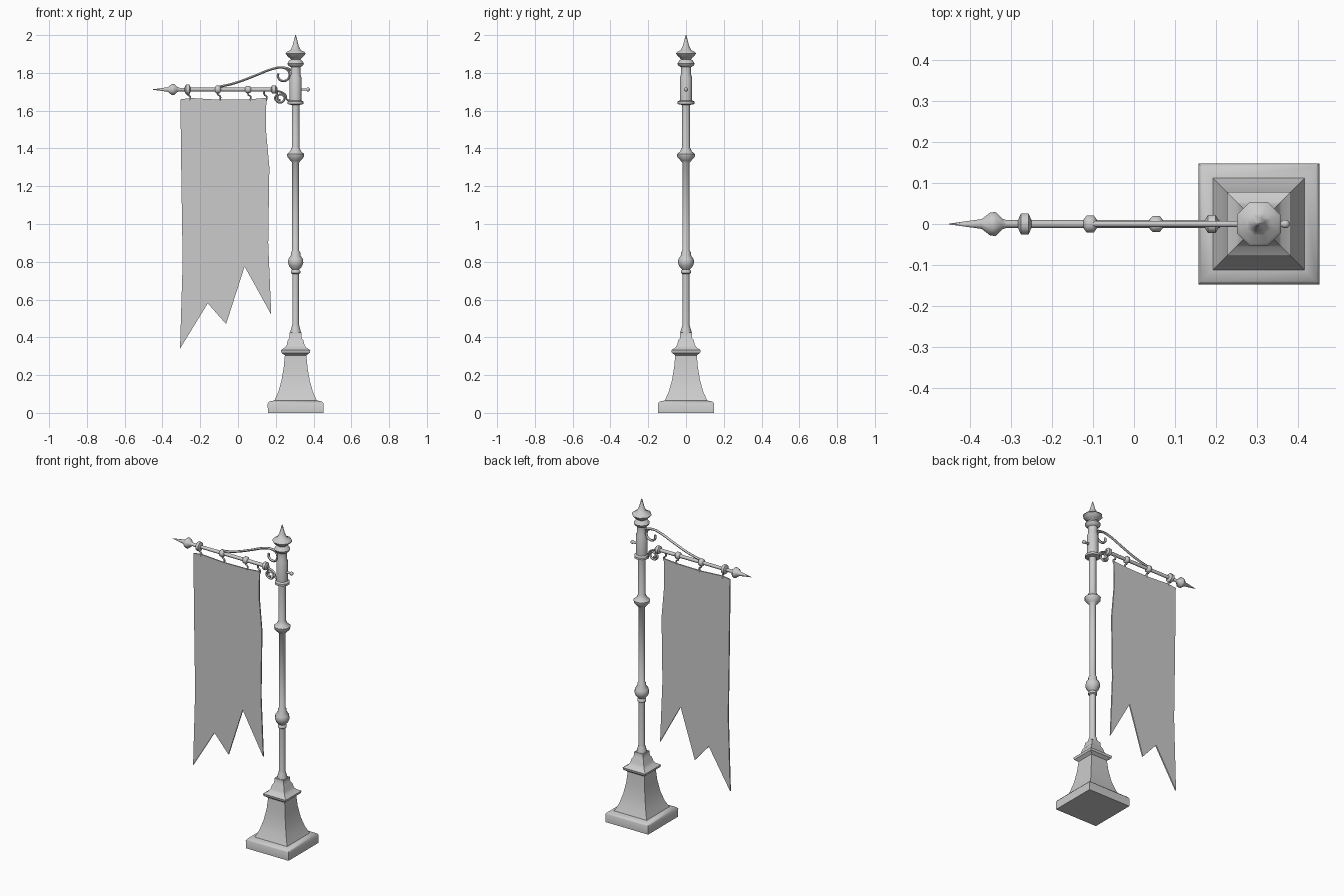
import bpy, bmesh, math
from mathutils import Matrix, Vector

old = bpy.data.objects.get("Cube")
if old:
    bpy.data.objects.remove(old)

grey = bpy.data.materials.new("plain grey")
grey.use_nodes = True
grey.diffuse_color = (0.6, 0.6, 0.6, 1)
grey.node_tree.nodes["Principled BSDF"].inputs["Base Color"].default_value = (0.6, 0.6, 0.6, 1)

POLE_X = 0.305
ROD_Z = 1.712


def finish(obj, angle):
    bpy.ops.object.select_all(action='DESELECT')
    obj.select_set(True)
    bpy.context.view_layer.objects.active = obj
    bpy.ops.object.shade_smooth_by_angle(angle=math.radians(angle))


def add_mesh(name, bm, angle):
    bmesh.ops.recalc_face_normals(bm, faces=bm.faces)
    mesh = bpy.data.meshes.new(name)
    bm.to_mesh(mesh)
    bm.free()
    mesh.materials.append(grey)
    obj = bpy.data.objects.new(name, mesh)
    bpy.context.collection.objects.link(obj)
    finish(obj, angle)
    return obj


def lathe(name, profile, sides, matrix, angle=55, square=False):
    """Stack rings of (radius, height) and cap both ends."""
    bm = bmesh.new()
    scale = math.sqrt(2) if square else 1
    turn = math.pi / sides
    rings = []
    for r, h in profile:
        rings.append([bm.verts.new((r * scale * math.cos(turn + math.tau * i / sides),
                                    r * scale * math.sin(turn + math.tau * i / sides), h))
                      for i in range(sides)])
    for a, b in zip(rings, rings[1:]):
        for i in range(sides):
            j = (i + 1) % sides
            bm.faces.new((a[i], a[j], b[j], b[i]))
    bm.faces.new(rings[0][::-1])
    bm.faces.new(rings[-1])
    bm.transform(matrix)
    return add_mesh(name, bm, angle)


def tube(name, points, radius):
    """Smooth rod through (x, z) points in the plane of the arm."""
    curve = bpy.data.curves.new(name, 'CURVE')
    curve.dimensions = '3D'
    curve.bevel_depth = radius
    curve.bevel_resolution = 1
    curve.resolution_u = 4
    curve.use_fill_caps = True
    spline = curve.splines.new('BEZIER')
    spline.bezier_points.add(len(points) - 1)
    for p, (x, z) in zip(spline.bezier_points, points):
        p.co = (x, 0, z)
        p.handle_left_type = p.handle_right_type = 'AUTO'
    curve.materials.append(grey)
    obj = bpy.data.objects.new(name, curve)
    bpy.context.collection.objects.link(obj)
    bpy.ops.object.select_all(action='DESELECT')
    obj.select_set(True)
    bpy.context.view_layer.objects.active = obj
    bpy.ops.object.convert(target='MESH')
    finish(bpy.context.object, 60)


def spiral(cx, cz, r0, r1, start, sweep, steps=9):
    """Points of a scroll winding from radius r0 in to r1."""
    pts = []
    for i in range(steps):
        t = i / (steps - 1)
        a = math.radians(start + sweep * t)
        r = r0 + (r1 - r0) * t
        pts.append((cx + r * math.cos(a), cz + r * math.sin(a)))
    return pts


at_pole = Matrix.Translation((POLE_X, 0, 0))

# Square pedestal
lathe("pedestal", [(0.147, 0), (0.148, 0.05), (0.14, 0.06), (0.112, 0.066), (0.092, 0.11),
                   (0.075, 0.17), (0.063, 0.24), (0.057, 0.305), (0.075, 0.318), (0.078, 0.332),
                   (0.056, 0.346), (0.047, 0.36), (0.041, 0.385), (0.033, 0.395), (0.031, 0.425)],
      4, at_pole, 40, square=True)

# Round pole with its knobs, collar and sleeve
lathe("pole", [(0.031, 0.42), (0.028, 0.435), (0.022, 0.455), (0.018, 0.47), (0.018, 0.735),
               (0.026, 0.74), (0.026, 0.752), (0.02, 0.758), (0.035, 0.775), (0.043, 0.795),
               (0.04, 0.815), (0.026, 0.835), (0.026, 0.85), (0.019, 0.86), (0.019, 1.325),
               (0.028, 1.335), (0.046, 1.355), (0.048, 1.37), (0.03, 1.385), (0.026, 1.395),
               (0.021, 1.405), (0.021, 1.63), (0.044, 1.635), (0.044, 1.648), (0.033, 1.655),
               (0.033, 1.775), (0.027, 1.79), (0.027, 1.83), (0.04, 1.838), (0.046, 1.85),
               (0.036, 1.865), (0.026, 1.872), (0.034, 1.88)], 10, at_pole)

# Pointed finial
lathe("finial", [(0.03, 1.876), (0.044, 1.886), (0.058, 1.902), (0.05, 1.912),
                 (0.03, 1.92), (0.017, 1.945), (0.002, 2.0)], 8, at_pole)

# Horizontal arm with a spear tip, lying along x
along_x = Matrix.Translation((0, 0, ROD_Z)) @ Matrix.Rotation(math.pi / 2, 4, 'Y')
lathe("arm", [(0.001, -0.452), (0.013, -0.372), (0.03, -0.352), (0.032, -0.338), (0.014, -0.322),
              (0.01, -0.31), (0.011, 0.21)], 8, along_x)
lathe("pin", [(0.007, 0.325), (0.007, 0.362), (0.011, 0.365), (0.011, 0.374), (0.004, 0.38)],
      8, along_x)

# Rings on the arm
for i, (x, r) in enumerate([(-0.267, 0.028), (-0.107, 0.022), (0.054, 0.021), (0.19, 0.024)]):
    lathe(f"arm_ring_{i + 1}", [(0.012, x - 0.016), (r, x - 0.009), (r, x + 0.009),
                                (0.012, x + 0.016)], 8, along_x)

# Banner hooks
for i, x in enumerate([-0.26, -0.1, 0.06, 0.145]):
    tube(f"banner_hook_{i + 1}", [(x - 0.004, ROD_Z), (x - 0.006, 1.685), (x + 0.006, 1.676),
                                  (x + 0.004, 1.652)], 0.005)

# Brace ending in a scroll, and the scroll that joins arm to pole
tube("brace", [(-0.107, 1.725), (-0.02, 1.745), (0.09, 1.785), (0.18, 1.82), (0.235, 1.828)]
     + spiral(0.238, 1.788, 0.037, 0.026, 50, -250), 0.007)
tube("brace_foot", [(0.235, 1.828), (0.262, 1.824), (0.29, 1.808)], 0.007)
tube("arm_scroll", [(0.195, ROD_Z), (0.207, 1.69)]
     + spiral(0.224, 1.668, 0.028, 0.012, 180, 460, 12), 0.006)
tube("scroll_foot", [(0.2, 1.705), (0.225, 1.7), (0.25, 1.685), (0.258, 1.66), (0.285, 1.65)], 0.006)

# Cloth banner with a ragged, pointed hem
outline = [(-0.305, 1.66), (-0.25, 1.667), (-0.1, 1.658), (0.06, 1.66), (0.15, 1.668),
           (0.148, 1.5), (0.166, 1.3), (0.16, 0.9), (0.176, 0.52), (0.035, 0.775),
           (-0.063, 0.47), (-0.16, 0.58), (-0.307, 0.34), (-0.293, 0.8), (-0.3, 1.25)]
bm = bmesh.new()
front = bm.faces.new([bm.verts.new((x, -0.004, z)) for x, z in outline])
extruded = bmesh.ops.extrude_face_region(bm, geom=[front], use_keep_orig=True)
bmesh.ops.translate(bm, vec=Vector((0, 0.008, 0)),
                    verts=[g for g in extruded["geom"] if isinstance(g, bmesh.types.BMVert)])
add_mesh("banner", bm, 40)
